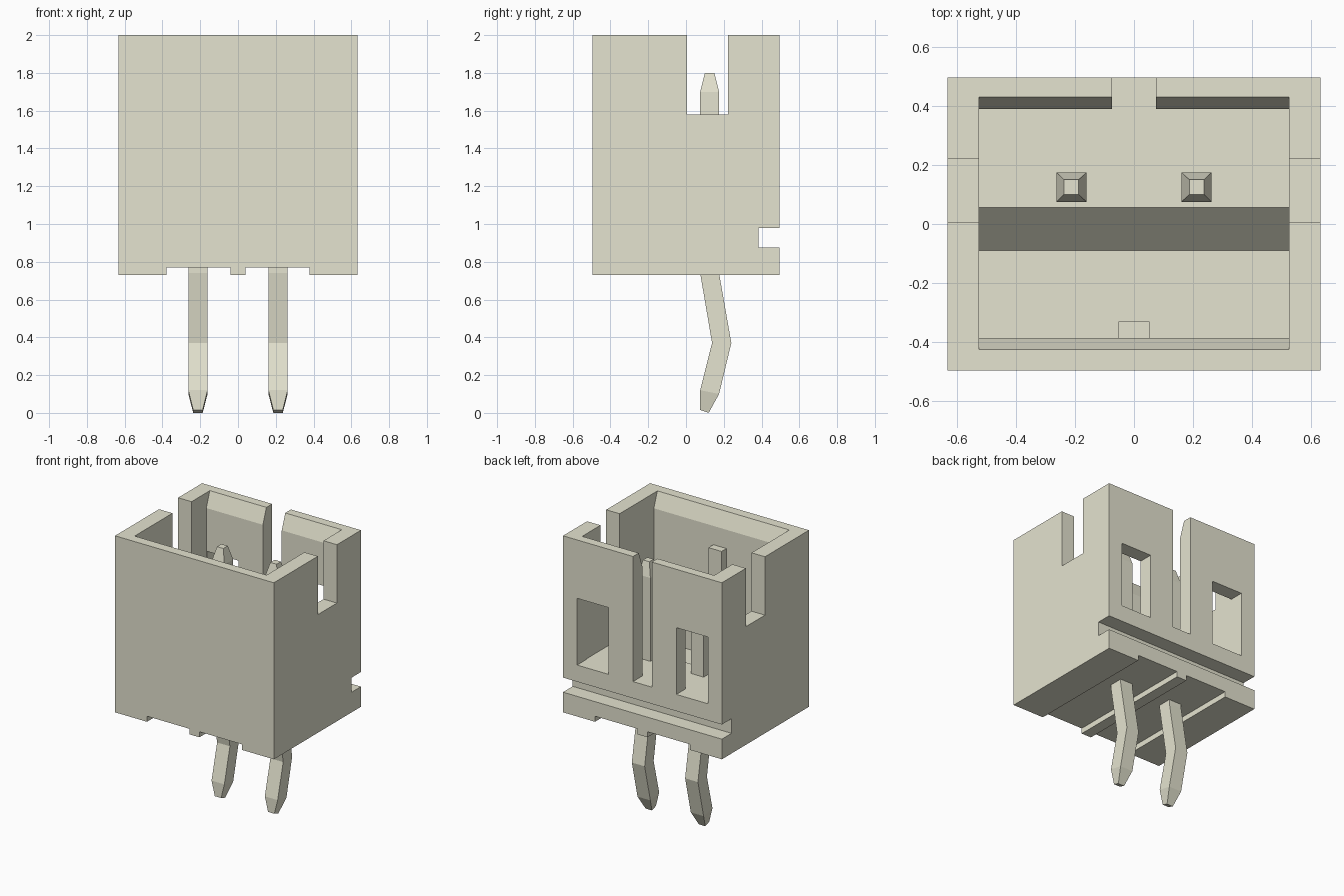
import bpy, bmesh

old = bpy.data.objects.get("Cube")
if old:
    bpy.data.objects.remove(old, do_unlink=True)

# One warm off-white plastic
COLOR = (0.778, 0.769, 0.627, 1.0)
ivory = bpy.data.materials.new("warm_ivory")
ivory.use_nodes = True
ivory.diffuse_color = COLOR
for node in ivory.node_tree.nodes:
    if node.type == 'BSDF_PRINCIPLED':
        node.inputs["Base Color"].default_value = COLOR


def loft(name, rings):
    """Solid through matching rings of points, closed at both ends."""
    bm = bmesh.new()
    loops = [[bm.verts.new(p) for p in ring] for ring in rings]
    n = len(loops[0])
    for a, b in zip(loops, loops[1:]):
        for i in range(n):
            j = (i + 1) % n
            bm.faces.new((a[i], a[j], b[j], b[i]))
    bm.faces.new(loops[0])
    bm.faces.new(loops[-1])
    bmesh.ops.recalc_face_normals(bm, faces=bm.faces)
    mesh = bpy.data.meshes.new(name)
    bm.to_mesh(mesh)
    bm.free()
    mesh.materials.append(ivory)
    obj = bpy.data.objects.new(name, mesh)
    bpy.context.collection.objects.link(obj)
    return obj


def prism(name, x0, x1, profile):
    """Extrude a (y, z) profile along x."""
    return loft(name, [[(x, y, z) for y, z in profile] for x in (x0, x1)])


def box(name, x0, x1, y0, y1, z0, z1):
    return prism(name, x0, x1, [(y0, z0), (y1, z0), (y1, z1), (y0, z1)])


def cut(target, cutter):
    cutter.hide_render = True
    mod = target.modifiers.new("cut", 'BOOLEAN')
    mod.operation = 'DIFFERENCE'
    mod.solver = 'EXACT'
    mod.object = cutter
    bpy.ops.object.select_all(action='DESELECT')
    bpy.context.view_layer.objects.active = target
    target.select_set(True)
    bpy.ops.object.modifier_apply(modifier=mod.name)
    bpy.data.objects.remove(cutter, do_unlink=True)


W, D, BASE, TOP = 0.632, 0.495, 0.73, 2.0
FLOOR = 1.1

# Housing shell
housing = box("housing", -W, W, -D, D, BASE, TOP)

# Cavity with stepped floor and chamfered front and back rims
cut(housing, prism("cavity", -0.525, 0.525, [
    (-0.385, 0.95), (-0.09, 0.95), (0.055, FLOOR), (0.39, FLOOR),
    (0.39, 1.89), (0.43, TOP), (0.43, 2.2), (-0.425, 2.2),
    (-0.425, TOP), (-0.385, 1.89)]))

# Side notches, back slot and the groove low on the back
cut(housing, box("side_notches", -0.8, 0.8, 0.005, 0.222, 1.58, 2.3))
cut(housing, box("back_slot", -0.075, 0.075, 0.3, 0.7, FLOOR, 2.3))
cut(housing, box("back_groove", -0.8, 0.8, 0.385, 0.7, 0.875, 0.98))

# Back windows and shallow underside channels
for s in (-1, 1):
    a, b = sorted((s * 0.27, s * 0.52))
    cut(housing, box("window", a, b, 0.3, 0.7, FLOOR, 1.58))
    a, b = sorted((s * 0.04, s * 0.378))
    cut(housing, box("channel", a, b, -0.7, 0.7, 0.6, 0.77))

# Guide rib on the inside of the front wall
box("guide_rib", -0.052, 0.052, -0.4, -0.33, 0.93, 1.755)

# Bent pins: front edge, back edge (y, z) and half width at each section
SECTIONS = [
    ((0.1, 1.8), (0.15, 1.8), 0.025),
    ((0.075, 1.7), (0.175, 1.7), 0.051),
    ((0.075, 0.74), (0.175, 0.74), 0.051),
    ((0.138, 0.37), (0.24, 0.37), 0.051),
    ((0.075, 0.12), (0.175, 0.1), 0.051),
    ((0.075, 0.015), (0.12, 0.0), 0.025),
]
for side, cx in (("left", 0.212), ("right", -0.212)):
    loft(side + "_pin", [
        [(cx - h, *f), (cx + h, *f), (cx + h, *r), (cx - h, *r)]
        for f, r, h in SECTIONS])
